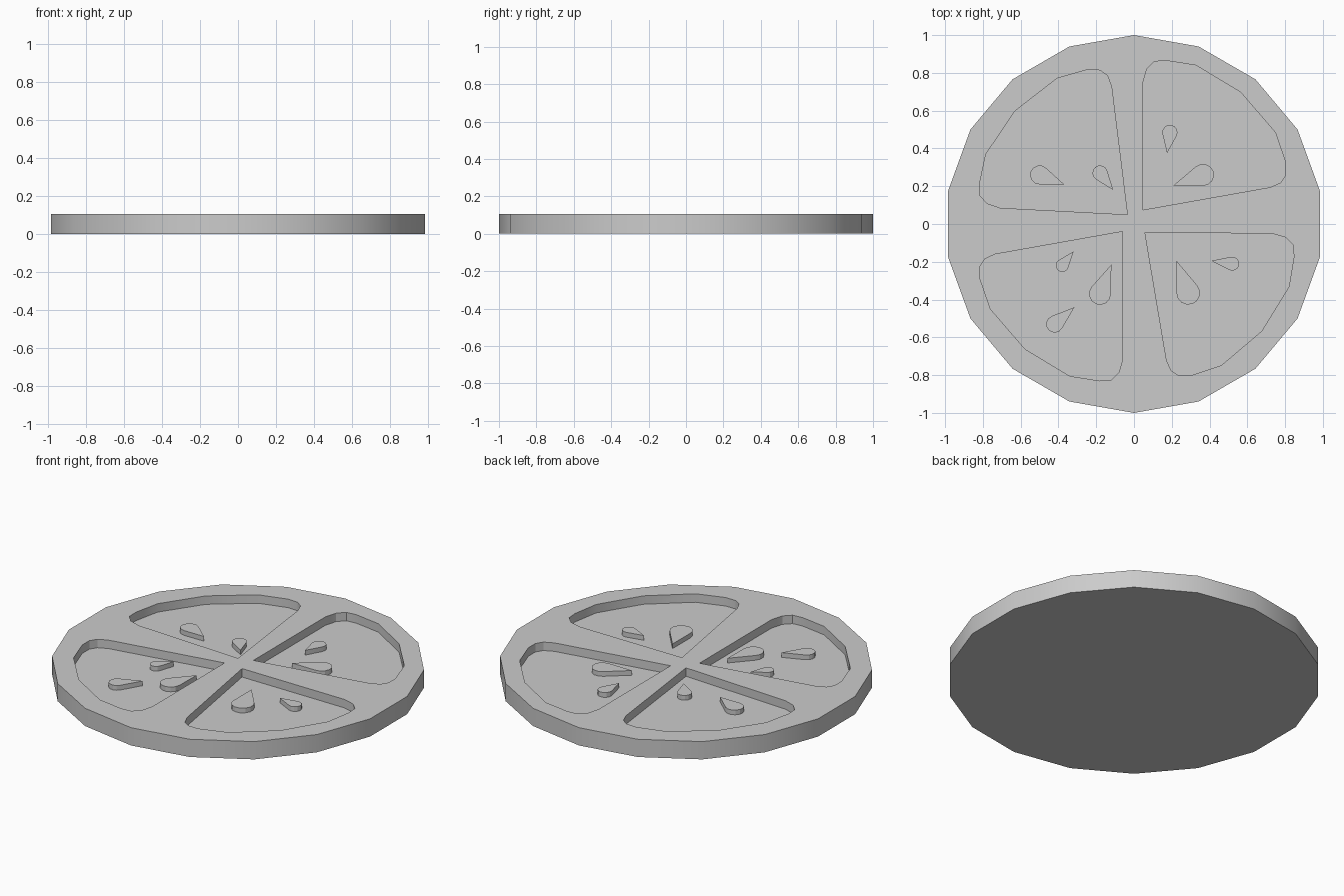
import bpy, bmesh, math
from mathutils import Vector, Matrix

if "Cube" in bpy.data.objects:
    bpy.data.objects.remove(bpy.data.objects["Cube"])

HEIGHT, FLOOR, SEED_TOP = 0.105, 0.055, 0.083


def prism(name, outline, z0, z1):
    """Extrude a flat outline between two heights."""
    bm = bmesh.new()
    face = bm.faces.new([bm.verts.new((x, y, z0)) for x, y in outline])
    ext = bmesh.ops.extrude_face_region(bm, geom=[face], use_keep_orig=True)
    for v in ext["geom"]:
        if isinstance(v, bmesh.types.BMVert):
            v.co.z = z1
    bmesh.ops.recalc_face_normals(bm, faces=bm.faces)
    mesh = bpy.data.meshes.new(name)
    bm.to_mesh(mesh)
    bm.free()
    obj = bpy.data.objects.new(name, mesh)
    bpy.context.collection.objects.link(obj)
    return obj


def activate(obj):
    bpy.ops.object.select_all(action='DESELECT')
    obj.select_set(True)
    bpy.context.view_layer.objects.active = obj


def smooth(obj):
    activate(obj)
    bpy.ops.object.shade_smooth_by_angle(angle=math.radians(25))


def teardrop(tip, centre, r, steps=8):
    """Pointed tip joined by tangents to a round end."""
    tip, centre = Vector(tip), Vector(centre)
    d = tip - centre
    base = math.atan2(d.y, d.x)
    half = math.acos(r / d.length)
    pts = [tip]
    for i in range(steps + 1):
        a = base + half + (2 * math.pi - 2 * half) * i / steps
        pts.append(centre + r * Vector((math.cos(a), math.sin(a))))
    return pts


# Eighteen-sided fruit slice
slice_body = prism("fruit_slice",
                   [(math.cos(math.radians(90 + 20 * k)), math.sin(math.radians(90 + 20 * k)))
                    for k in range(18)], 0, HEIGHT)

# One segment outline measured from its tip, then turned and placed four times
segment = [(0, 0), (.675, .12), (.73, .145), (.755, .185), (.755, .25), (.70, .41),
           (.517, .622), (.28, .765), (.122, .79), (.06, .785), (.02, .745), (0, .675)]
placements = [((.048, .075), 0), ((-.035, .05), 87), ((-.06, -.04), 180), ((.058, -.045), -90.5)]

# Recessed segments
for tip, angle in placements:
    turn = Matrix.Rotation(math.radians(angle), 2)
    cutter = prism("segment_cutter", [turn @ Vector(p) + Vector(tip) for p in segment],
                   FLOOR, HEIGHT + 0.1)
    cutter.hide_render = True
    mod = slice_body.modifiers.new("segment", 'BOOLEAN')
    mod.operation, mod.solver, mod.object = 'DIFFERENCE', 'EXACT', cutter
    activate(slice_body)
    bpy.ops.object.modifier_apply(modifier=mod.name)
    bpy.data.objects.remove(cutter)
smooth(slice_body)

# Seeds: tip, centre of round end, radius
seeds = [((.175, .375), (.19, .485), .04), ((.21, .205), (.365, .26), .058),
         ((-.37, .21), (-.50, .26), .05), ((-.11, .18), (-.18, .27), .04),
         ((-.32, -.145), (-.38, -.22), .034), ((-.12, -.215), (-.18, -.37), .058),
         ((-.315, -.44), (-.42, -.53), .045), ((.225, -.195), (.287, -.365), .062),
         ((.41, -.195), (.52, -.21), .037)]
for i, (tip, centre, r) in enumerate(seeds, 1):
    smooth(prism(f"seed_{i}", teardrop(tip, centre, r), FLOOR, SEED_TOP))
